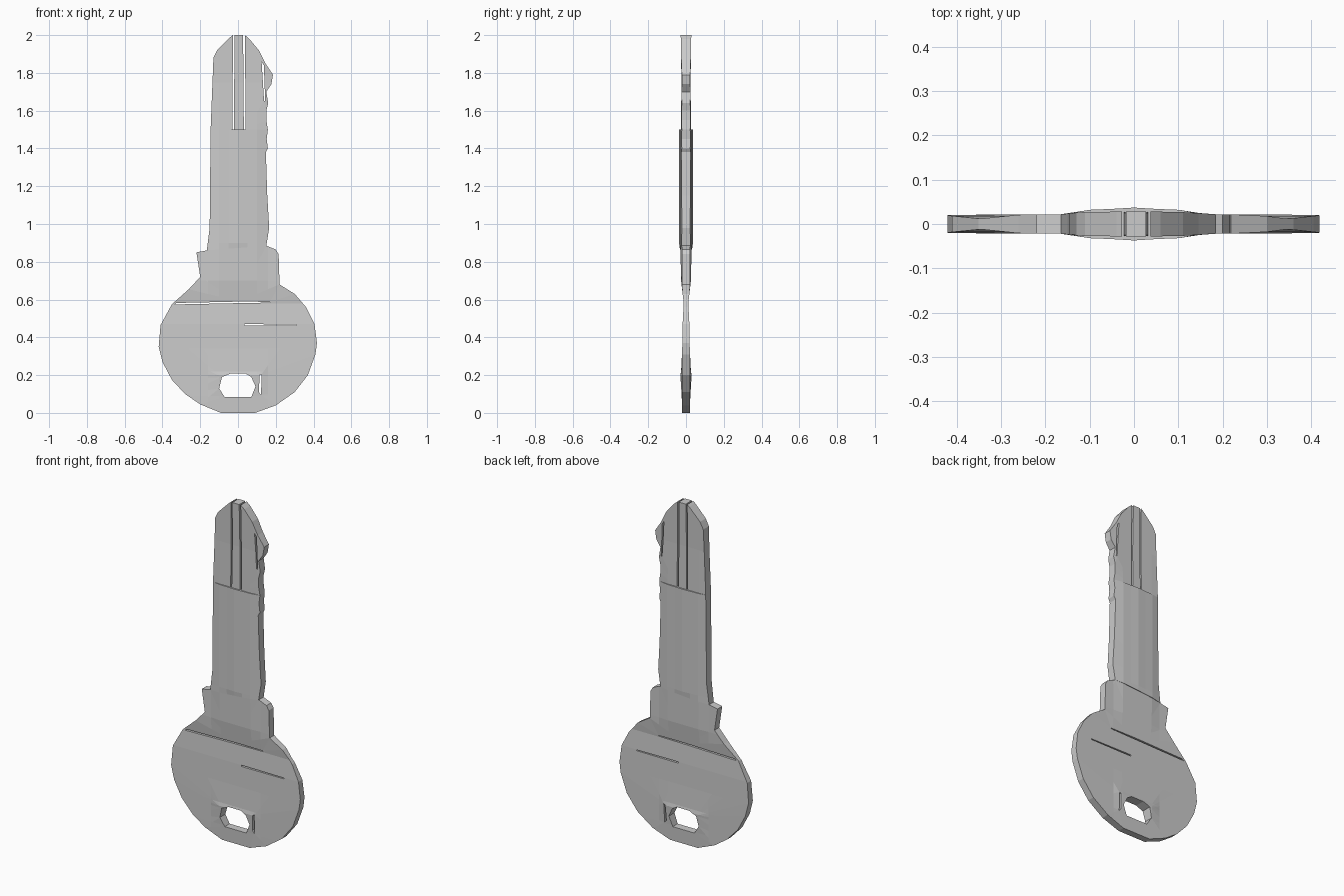
import bpy, bmesh

if "Cube" in bpy.data.objects:
    bpy.data.objects.remove(bpy.data.objects["Cube"])


def lerp_table(table, t):
    """Piecewise-linear lookup in a list of (position, value)."""
    for (a, va), (b, vb) in zip(table, table[1:]):
        if t <= b:
            return va + (vb - va) * max(0.0, (t - a) / (b - a))
    return table[-1][1]


# Half thickness across the width, used as an upper limit everywhere
ACROSS = [(0, .037), (.05, .034), (.10, .032), (.16, .022), (.5, .02)]


def plate(name, outline, along, holes=(), x_cuts=()):
    """Flat plate from an x-z outline; thickness follows z and |x|."""
    bm = bmesh.new()
    for loop in (outline, *holes):
        vs = [bm.verts.new((x, 0, z)) for x, z in loop]
        for a, b in zip(vs, vs[1:] + vs[:1]):
            bm.edges.new((a, b))
    bmesh.ops.triangle_fill(bm, edges=bm.edges[:], use_beauty=True, normal=(0, -1, 0))
    cuts = [((0, 0, z), (0, 0, 1)) for z, _ in along[1:-1]]
    cuts += [((x, 0, 0), (1, 0, 0)) for x in x_cuts]
    for co, no in cuts:
        geom = bm.verts[:] + bm.edges[:] + bm.faces[:]
        bmesh.ops.bisect_plane(bm, geom=geom, dist=1e-5, plane_co=co, plane_no=no)
    front = bm.verts[:]
    ext = bmesh.ops.extrude_face_region(bm, geom=bm.faces[:], use_keep_orig=True)
    back = [g for g in ext["geom"] if isinstance(g, bmesh.types.BMVert)]
    for verts, side in ((front, -1), (back, 1)):
        for v in verts:
            half = min(lerp_table(along, v.co.z), lerp_table(ACROSS, abs(v.co.x)))
            v.co.y = side * half
    bmesh.ops.recalc_face_normals(bm, faces=bm.faces[:])
    me = bpy.data.meshes.new(name)
    bm.to_mesh(me)
    bm.free()
    ob = bpy.data.objects.new(name, me)
    bpy.context.collection.objects.link(ob)
    return ob


# Round bow with collar, key-ring hole and narrow slits
bow_outline = [
    (-.09, 0), (.09, 0), (.2, .04), (.3, .11), (.37, .2), (.41, .31), (.418, .37),
    (.405, .47), (.36, .56), (.3, .63), (.22, .68), (.215, .84), (.2, .865),
    (.15, .885), (-.165, .86), (-.22, .85), (-.2, .72), (-.26, .655), (-.35, .575),
    (-.41, .465), (-.42, .35), (-.4, .27), (-.35, .175), (-.28, .1), (-.2, .045)]
ring_hole = [(-.1, .13), (-.07, .083), (.07, .083), (.093, .14), (.07, .19),
             (.04, .208), (-.04, .208), (-.085, .19)]
ring_slit = [(.11, .11), (.122, .095), (.125, .205), (.115, .2)]
upper_slit = [(-.335, .574), (0, .581), (.17, .584), (.17, .588), (0, .589), (-.325, .582)]
middle_slit = [(.035, .462), (.31, .463), (.31, .468), (.035, .47)]
plate("bow", bow_outline,
      [(0, .02), (.09, .023), (.2, .03), (.22, .026), (.34, .02), (.47, .018),
       (.58, .012), (.7, .026), (.89, .03)],
      [ring_hole, ring_slit, upper_slit, middle_slit],
      (-.16, -.1, .1, .16))

# Thick lower part of the blade
plate("blade_shank",
      [(-.165, .86), (.15, .885), (.165, .98), (.155, 1.15), (.15, 1.3), (.148, 1.38),
       (.158, 1.4), (.152, 1.45), (.158, 1.5), (-.145, 1.5), (-.15, .98)],
      [(.86, .031), (.9, .037), (1.5, .037)],
      x_cuts=(-.1, -.05, 0, .05, .1))

# Upper part of the blade: two cheeks separated by slits from a centre strip
tip = [(1.5, .027), (1.75, .024), (2.0, .028)]
plate("tip_left",
      [(-.145, 1.5), (-.029, 1.5), (-.027, 2.0), (-.04, 1.99), (-.11, 1.92), (-.13, 1.88)],
      tip, x_cuts=(-.1,))
plate("tip_centre", [(-.022, 1.5), (.031, 1.5), (.027, 2.0), (-.018, 2.0)], tip)
plate("tip_right",
      [(.04, 1.5), (.158, 1.5), (.15, 1.55), (.15, 1.6), (.16, 1.64), (.15, 1.7),
       (.177, 1.74), (.185, 1.79), (.145, 1.85), (.11, 1.92), (.06, 1.98), (.037, 2.0)],
      tip,
      [[(.125, 1.86), (.138, 1.65), (.144, 1.65), (.137, 1.84)]],
      (.1,))
